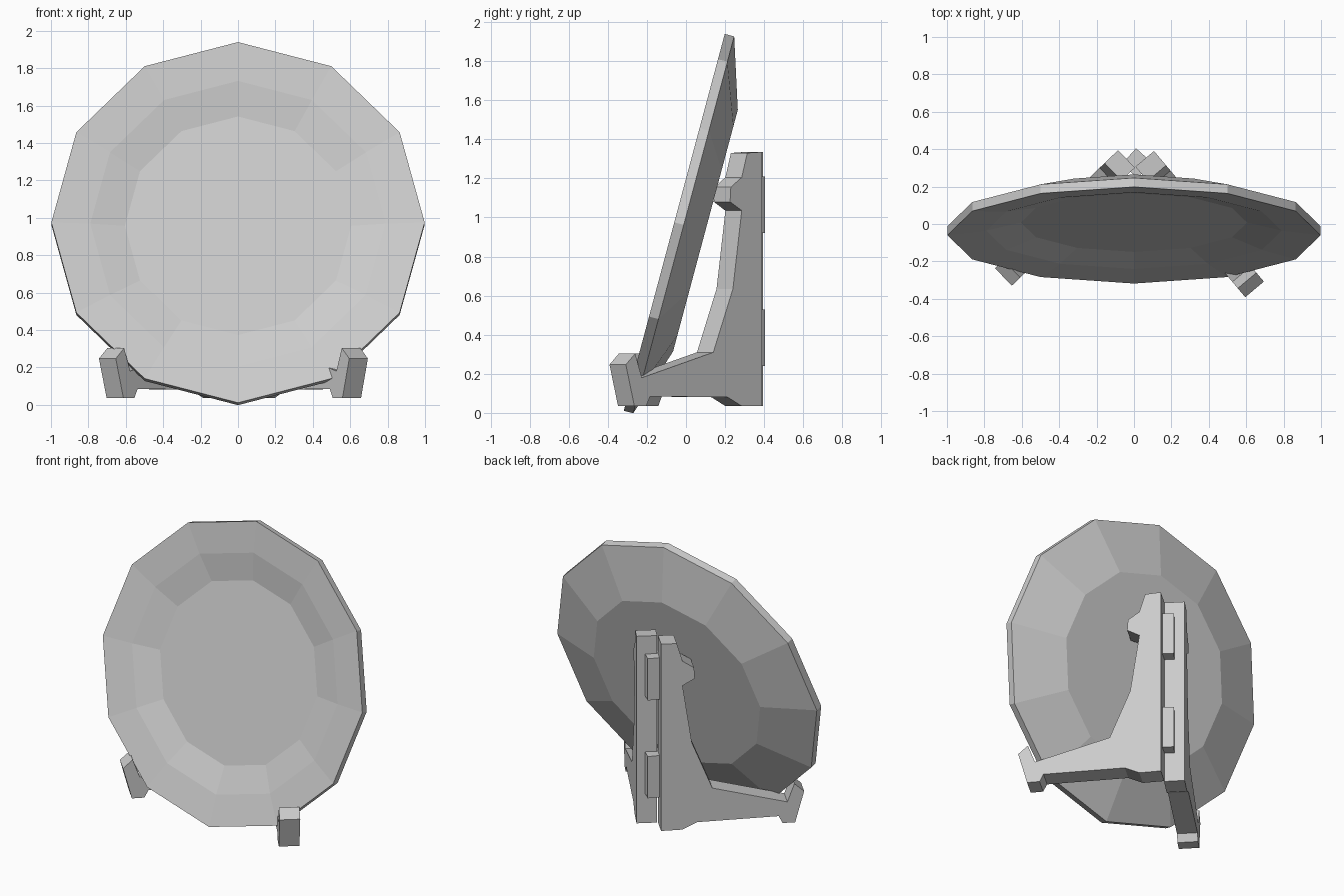
import bpy
import bmesh
from math import sin, cos, pi, radians
from mathutils import Vector, Matrix

cube = bpy.data.objects.get("Cube")
if cube:
    bpy.data.objects.remove(cube, do_unlink=True)

grey = bpy.data.materials.new("plain grey")
grey.use_nodes = True
COLOUR = (0.6, 0.6, 0.6, 1)
grey.diffuse_color = COLOUR
grey.node_tree.nodes["Principled BSDF"].inputs["Base Color"].default_value = COLOUR


def make_object(name, bm):
    bmesh.ops.recalc_face_normals(bm, faces=bm.faces)
    mesh = bpy.data.meshes.new(name)
    bm.to_mesh(mesh)
    bm.free()
    mesh.materials.append(grey)
    obj = bpy.data.objects.new(name, mesh)
    bpy.context.collection.objects.link(obj)
    return obj


# Plate: twelve-sided rings from the well, over the rim, to the back (radius, depth)
def plate(sides=12):
    bm = bmesh.new()
    rings = []
    for r, d in [(0.605, 0.07), (0.79, 0.025), (0.998, 0), (0.998, 0.05), (0.64, 0.165)]:
        rings.append([bm.verts.new((r * sin(2 * pi * i / sides), d, r * cos(2 * pi * i / sides)))
                      for i in range(sides)])
    for a, b in zip(rings, rings[1:]):
        for i in range(sides):
            j = (i + 1) % sides
            bm.faces.new((a[i], a[j], b[j], b[i]))
    bm.faces.new(rings[0])
    bm.faces.new(rings[-1])
    obj = make_object("plate", bm)
    obj.matrix_world = Matrix.Translation((0, -0.06, 0.975)) @ Matrix.Rotation(radians(-15), 4, 'X')


# Stand leg: side profile (distance from the hinge, height) extruded sideways
LEG_PROFILE = [(0, 0.035), (0.137, 0.035), (0.23, 0.08), (0.75, 0.085), (0.775, 0.035),
               (0.855, 0.035), (0.912, 0.247), (0.85, 0.303), (0.805, 0.18), (0.327, 0.31),
               (0.196, 0.635), (0.137, 1.035), (0.215, 1.08), (0.21, 1.155),
               (0.137, 1.205), (0.1, 1.33), (0, 1.335)]


def leg(name, corner, direction, side, thickness=0.13):
    along = Vector(direction).normalized()
    across = Vector((-along.y, along.x, 0)) * side * thickness
    bm = bmesh.new()
    face = bm.faces.new([bm.verts.new(Vector(corner) + along * s + Vector((0, 0, z)))
                         for s, z in LEG_PROFILE])
    new = bmesh.ops.extrude_face_region(bm, geom=[face])["geom"]
    bmesh.ops.translate(bm, vec=across, verts=[v for v in new if isinstance(v, bmesh.types.BMVert)])
    make_object(name, bm)


# Hinge block joining the two uprights
def hinge(name, z):
    bm = bmesh.new()
    bmesh.ops.create_cube(bm, size=1)
    obj = make_object(name, bm)
    obj.matrix_world = (Matrix.Translation((0.015, 0.325, z)) @ Matrix.Rotation(radians(48), 4, 'Z')
                        @ Matrix.Diagonal((0.113, 0.113, 0.29, 1)))


plate()
leg("right_leg", (-0.085, 0.395, 0), (-0.72, -0.69, 0), 1)
leg("left_leg", (0.107, 0.39, 0), (0.644, -0.765, 0), -1)
hinge("lower_hinge", 0.385)
hinge("upper_hinge", 1.065)
